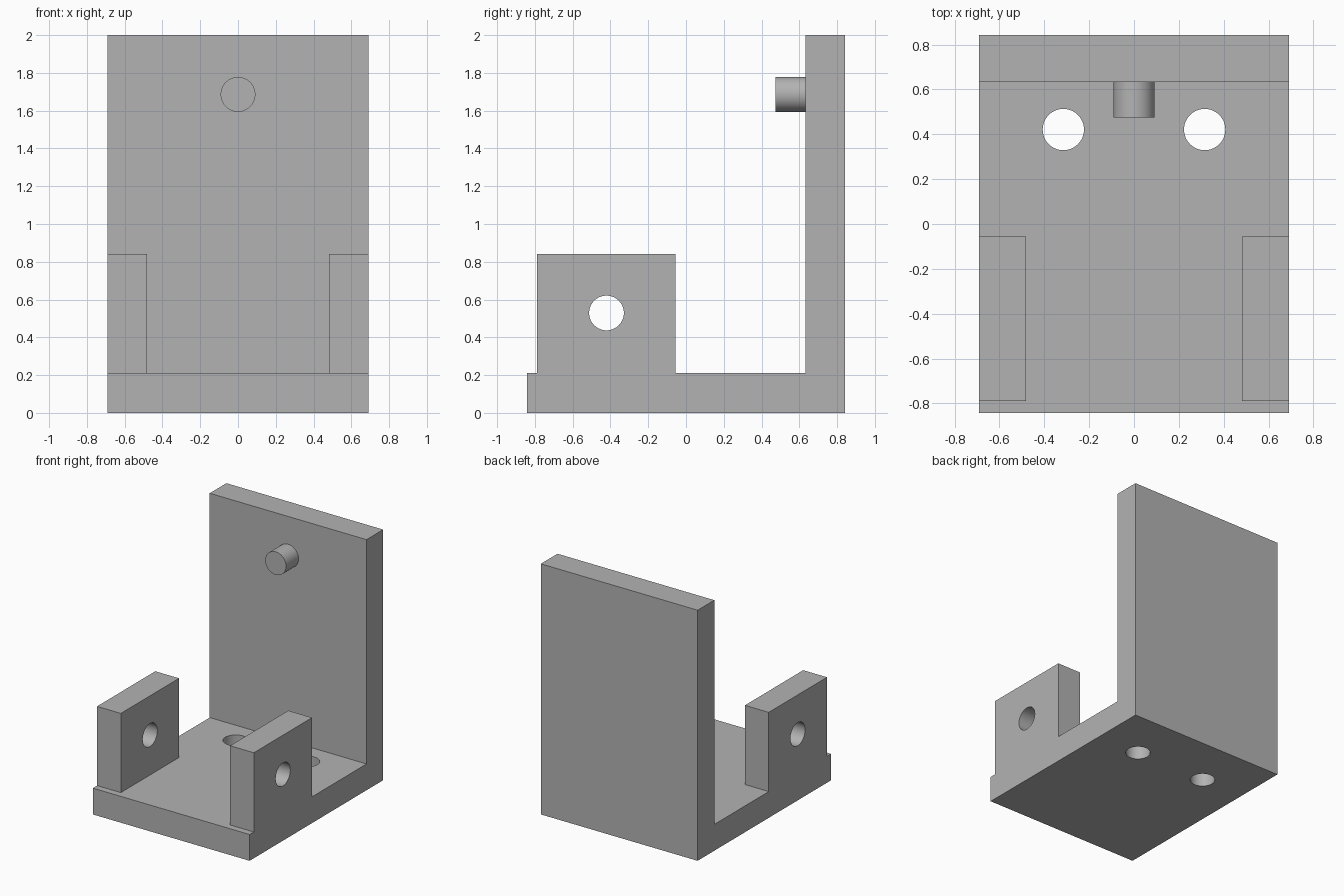
import bpy
import math

cube = bpy.data.objects.get("Cube")
if cube:
    bpy.data.objects.remove(cube, do_unlink=True)

HALF_W, HALF_D, HEIGHT = 0.692, 0.842, 2.0
THICK = 0.21
HOLE_R = 0.092

grey = bpy.data.materials.new("plain grey")
grey.use_nodes = True
COLOUR = (0.45, 0.45, 0.45, 1)
grey.diffuse_color = COLOUR
grey.node_tree.nodes["Principled BSDF"].inputs["Base Color"].default_value = COLOUR


def extruded_profile(name, points, x0, x1):
    """Solid from a side outline of (y, z) points, running from x0 to x1."""
    n = len(points)
    verts = [(x, y, z) for x in (x0, x1) for y, z in points]
    faces = [tuple(reversed(range(n))), tuple(range(n, 2 * n))]
    faces += [(i, (i + 1) % n, (i + 1) % n + n, i + n) for i in range(n)]
    mesh = bpy.data.meshes.new(name)
    mesh.from_pydata(verts, [], faces)
    mesh.materials.append(grey)
    obj = bpy.data.objects.new(name, mesh)
    bpy.context.collection.objects.link(obj)
    return obj


def cylinder(name, centre, depth, rotation=(0, 0, 0)):
    bpy.ops.mesh.primitive_cylinder_add(vertices=64, radius=HOLE_R, depth=depth,
                                        location=centre, rotation=rotation)
    obj = bpy.context.object
    obj.name = name
    obj.data.materials.append(grey)
    return obj


def activate(obj):
    bpy.ops.object.select_all(action='DESELECT')
    obj.select_set(True)
    bpy.context.view_layer.objects.active = obj


def drill(obj, centre, rotation=(0, 0, 0)):
    """Cut a round through-hole and discard the cutter."""
    cutter = cylinder("hole_cutter", centre, 0.5, rotation)
    cutter.hide_render = True
    mod = obj.modifiers.new("hole", 'BOOLEAN')
    mod.operation = 'DIFFERENCE'
    mod.solver = 'EXACT'
    mod.object = cutter
    activate(obj)
    bpy.ops.object.modifier_apply(modifier=mod.name)
    bpy.data.objects.remove(cutter, do_unlink=True)


def smooth(obj):
    activate(obj)
    bpy.ops.object.shade_smooth_by_angle(angle=math.radians(30))


# L-shaped body: floor plate and back wall, with two floor holes
wall_y = HALF_D - THICK
body = extruded_profile("base_and_back_wall", [
    (-HALF_D, 0), (HALF_D, 0), (HALF_D, HEIGHT),
    (wall_y, HEIGHT), (wall_y, THICK), (-HALF_D, THICK)], -HALF_W, HALF_W)
for side in (-1, 1):
    drill(body, (side * 0.315, 0.421, THICK / 2))
smooth(body)

# Upright side lugs, each with a cross hole
for side, label in ((1, "left"), (-1, "right")):
    x0, x1 = sorted((side * (HALF_W - THICK), side * HALF_W))
    lug = extruded_profile(label + "_lug", [
        (-0.789, THICK), (-0.055, THICK), (-0.055, 0.842), (-0.789, 0.842)], x0, x1)
    drill(lug, ((x0 + x1) / 2, -0.421, 0.529), (0, math.pi / 2, 0))
    smooth(lug)

# Peg on the back wall
peg_front = 0.475
peg = cylinder("wall_peg", (0, (peg_front + wall_y) / 2, 1.686),
               wall_y - peg_front, (math.pi / 2, 0, 0))
smooth(peg)
